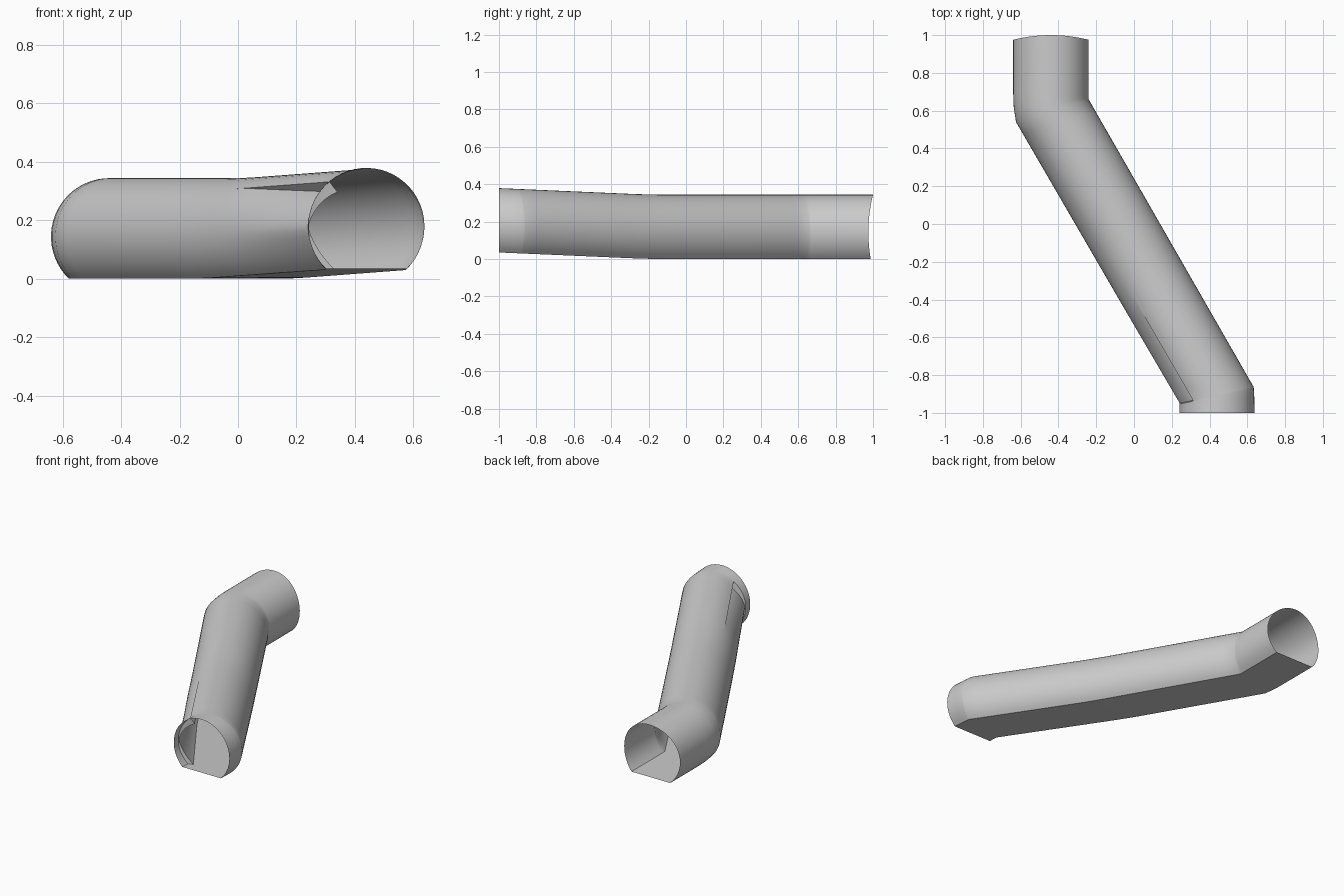
import bpy, bmesh, math
from mathutils import Vector

if "Cube" in bpy.data.objects:
    bpy.data.objects.remove(bpy.data.objects["Cube"])

R = 0.2          # arch radius
CZ = 0.144       # arch centre above the floor
FLOOR = math.asin(CZ / R)
LIP = math.radians(129)

def lerp(a, b, t):
    return (a[0] + (b[0] - a[0]) * t, a[1] + (b[1] - a[1]) * t)

def floor_z(y):
    # gentle rise towards the front mouth
    if y > -0.1:
        return 0.0
    if y > -0.3:
        return 0.0435 * (-0.1 - y) ** 2 / 0.4
    return 0.00435 + 0.0435 * (-0.3 - y)

def spread(a, b, n):
    return [a + (b - a) * i / n for i in range(n + 1)]

# cross-section angles: right floor corner, over the roof, to the left floor corner
roof = [(a, False) for a in spread(-FLOOR, LIP, 26)]
left = [(a, True) for a in spread(LIP, math.pi + FLOOR, 16)]
section = roof + left + [(math.pi + FLOOR, False)]

# stations: left edge, right edge, dent depth, end bulge
back_l, back_r = (-.625, .54), (-.24, .66)
front_l, front_r = (.24, -.95), (.632, -.86)
stations = [((-.64, .975), (-.24, .975), 0, .025),
            ((-.64, .70), (-.24, .675), 0, 0),
            ((-.637, .62), (-.24, .667), 0, 0)]
for i in range(25):
    t = i / 24
    dent = 0.045 * max(0, (t - .66) / .34)
    stations.append((lerp(back_l, front_l, t), lerp(back_r, front_r, t), dent, 0))
stations += [((.24, -.953), (.634, -.868), 0, 0),
             ((.24, -.97), (.637, -.92), 0, 0),
             ((.24, -1), (.638, -1), 0, 0)]

# tunnel shell: sweep the flat-bottomed arch along the bent path
bm = bmesh.new()
rings = []
for l, r, dent, bulge in stations:
    l, r = Vector(l), Vector(r)
    c, h = (l + r) / 2, (r - l) / 2
    ring = []
    for a, moves in section:
        # creased side wall sinks in next to the roof lip and the floor lip
        if moves:
            w = (math.pi - a) / (math.pi - LIP) if a < math.pi else (a - math.pi) / FLOOR
        else:
            w = 0
        k = 1 - dent * w / R
        p = c + h * math.cos(a) * k
        y = p.y + bulge * math.sin(a) ** 2
        z = CZ + R * math.sin(a) * (k if a < math.pi else 1)
        ring.append(bm.verts.new((p.x, y, z + floor_z(p.y))))
    rings.append(ring)
n = len(section)
for a, b in zip(rings, rings[1:]):
    for j in range(n):
        k = (j + 1) % n
        bm.faces.new((a[j], a[k], b[k], b[j]))
bmesh.ops.remove_doubles(bm, verts=bm.verts, dist=0.0004)
bmesh.ops.recalc_face_normals(bm, faces=bm.faces)
bm.normal_update()
# keep the shell facing outward
top = max(bm.faces, key=lambda f: f.calc_center_median().z)
if top.normal.z < 0:
    bmesh.ops.reverse_faces(bm, faces=bm.faces)
mesh = bpy.data.meshes.new("tunnel_shell")
bm.to_mesh(mesh)
bm.free()
obj = bpy.data.objects.new("tunnel_shell", mesh)
bpy.context.collection.objects.link(obj)
bpy.context.view_layer.objects.active = obj
obj.select_set(True)
bpy.ops.object.shade_smooth_by_angle(angle=math.radians(35))
